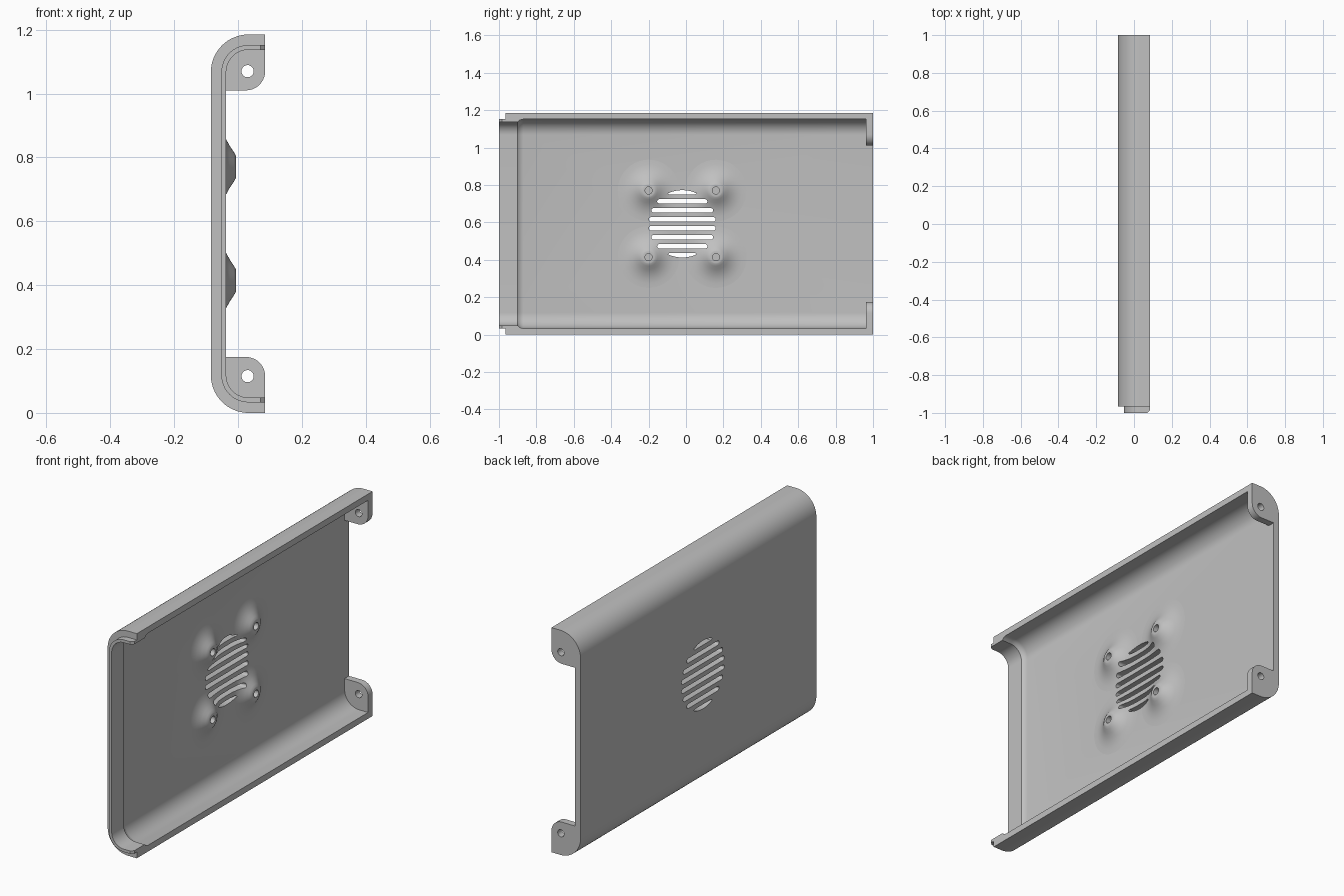
import bpy, bmesh, math
from mathutils import Vector

if "Cube" in bpy.data.objects:
    bpy.data.objects.remove(bpy.data.objects["Cube"], do_unlink=True)

HALF_X, HEIGHT, CORNER = 0.085, 1.185, 0.118
MID = HEIGHT / 2
WALL, LIP = 0.033, 0.048          # depth of the inner wall face and of the lip face

grey = bpy.data.materials.new("plain grey")
grey.use_nodes = True
grey.diffuse_color = (0.53, 0.53, 0.53, 1)
grey.node_tree.nodes["Principled BSDF"].inputs["Base Color"].default_value = grey.diffuse_color


def finish(name, bm):
    bmesh.ops.recalc_face_normals(bm, faces=bm.faces)
    mesh = bpy.data.meshes.new(name)
    bm.to_mesh(mesh)
    bm.free()
    mesh.materials.append(grey)
    obj = bpy.data.objects.new(name, mesh)
    bpy.context.collection.objects.link(obj)
    return obj


def activate(obj):
    bpy.ops.object.select_all(action='DESELECT')
    obj.select_set(True)
    bpy.context.view_layer.objects.active = obj


def cut(obj, cutter):
    mod = obj.modifiers.new("cut", 'BOOLEAN')
    mod.operation, mod.solver, mod.object = 'DIFFERENCE', 'EXACT', cutter
    activate(obj)
    bpy.ops.object.modifier_apply(modifier=mod.name)


def smooth(obj):
    activate(obj)
    bpy.ops.object.shade_smooth_by_angle(angle=math.radians(30))


def arc(cx, cz, r, start, end, steps=16):
    return [(cx + r * math.cos(a), cz + r * math.sin(a))
            for a in (math.radians(start + (end - start) * i / steps) for i in range(steps + 1))]


def prism(bm, outline, place, near, far):
    rings = [[bm.verts.new(place(u, v, t)) for u, v in outline] for t in (near, far)]
    n = len(outline)
    for ring in rings:
        bm.faces.new(ring)
    for i in range(n):
        j = (i + 1) % n
        bm.faces.new((rings[0][i], rings[0][j], rings[1][j], rings[1][i]))


def along_x(u, v, t):
    return Vector((t, u, v))


def along_y(u, v, t):
    return Vector((u, t, v))


def rail(depth, tip=HALF_X):
    # C-shaped path at a given depth inside the outer skin
    r, cx = CORNER - depth, CORNER - HALF_X
    return ([(tip, HEIGHT - depth)] + arc(cx, HEIGHT - CORNER, r, 90, 180)
            + arc(cx, CORNER, r, 180, 270) + [(tip, depth)])


# Channel shell with the stepped lip on its front end: (depth, y, tip x)
section = [(0, -0.965), (0, 1), (WALL, 1), (WALL, -0.87), (0.037, -0.887), (LIP, -0.9),
           (LIP, -0.985), (LIP, -1), (WALL, -1), (WALL, -0.985), (WALL, -0.965)]
bm = bmesh.new()
rails = [[bm.verts.new((x, y, z)) for x, z in rail(d, 0.07 if y == -1 else HALF_X)]
         for d, y in section]
for i, a in enumerate(rails):
    b = rails[(i + 1) % len(rails)]
    for k in range(len(a) - 1):
        bm.faces.new((a[k], a[k + 1], b[k + 1], b[k]))
for end in (0, -1):
    bm.faces.new([r[end] for r in rails[:7] + rails[9:]])
    bm.faces.new([r[end] for r in rails[6:10]])
shell = finish("channel_shell", bm)

# Vent slots, trimmed to a circle
VENT_Y, VENT_R, SLOT = -0.02, 0.18, 0.012
bm = bmesh.new()
for row in range(8):
    dz = (row - 3.5) * 0.048
    if row in (0, 7):
        side = math.copysign(1, dz)
        half = math.degrees(math.acos(0.157 / VENT_R))
        pts = [(max(-0.078, min(0.078, u)), side * v)
               for u, v in arc(0, 0, VENT_R, 90 - half + 4, 90 + half - 4)]
        pts += [(-0.068, side * 0.156), (0.068, side * 0.156)]
        # drop points flattened onto the same spot
        pts = [p for i, p in enumerate(pts) if math.dist(p, pts[i - 1]) > 0.001]
    else:
        w = math.sqrt(VENT_R ** 2 - dz ** 2) - SLOT
        pts = arc(w, dz, SLOT, -90, 90, 8) + arc(-w, dz, SLOT, 90, 270, 8)
    prism(bm, [(u + VENT_Y, v + MID) for u, v in pts], along_x, -0.2, 0.2)
vents = finish("vent_cutter", bm)
vents.hide_render = True
cut(shell, vents)
smooth(shell)

# Flared screw bosses around the vent: (radius, x)
boss_profile = [(0.165, -0.06), (0.165, -0.052), (0.14, -0.0508), (0.115, -0.047),
                (0.088, -0.038), (0.066, -0.026), (0.048, -0.014), (0.036, -0.007),
                (0.031, -0.006), (0.019, -0.006), (0.019, -0.045)]
SIDES = 40
for side, y in (("front", -0.2), ("rear", 0.16)):
    for level, z in (("upper", MID + 0.178), ("lower", MID - 0.178)):
        bm = bmesh.new()
        rings = [[bm.verts.new((x, y + u, z + v))
                  for u, v in arc(0, 0, r, 0, 360, SIDES)[:-1]] for r, x in boss_profile]
        for a, b in zip(rings, rings[1:]):
            for k in range(SIDES):
                m = (k + 1) % SIDES
                bm.faces.new((a[k], a[m], b[m], b[k]))
        bm.faces.new(rings[0])
        bm.faces.new(rings[-1])
        boss = finish(f"{level}_{side}_boss", bm)
        cut(boss, vents)
        smooth(boss)

# Rear corner tabs with a screw hole
TAB_Z, TAB_R, HOLE_X, HOLE_Z = 1.01, 0.06, 0.03, 1.07
inner = rail(WALL)
upper = inner[:len(inner) // 2] + [(WALL - HALF_X, TAB_Z)]
upper += arc(HALF_X - TAB_R, TAB_Z + TAB_R, TAB_R, -90, 0, 10)
hole = arc(HOLE_X, HOLE_Z, 0.019, 0, 360, 32)[:-1]
for level in ("upper", "lower"):
    def flip(pts):
        return pts if level == "upper" else [(x, HEIGHT - z) for x, z in pts]
    bm = bmesh.new()
    prism(bm, flip(upper), along_y, 0.963, 1)
    tab = finish(f"{level}_rear_tab", bm)
    bm = bmesh.new()
    prism(bm, flip(hole), along_y, 0.9, 1.1)
    drill = finish(f"{level}_hole_cutter", bm)
    drill.hide_render = True
    cut(tab, drill)
    smooth(tab)
    bpy.data.objects.remove(drill, do_unlink=True)

bpy.data.objects.remove(vents, do_unlink=True)
